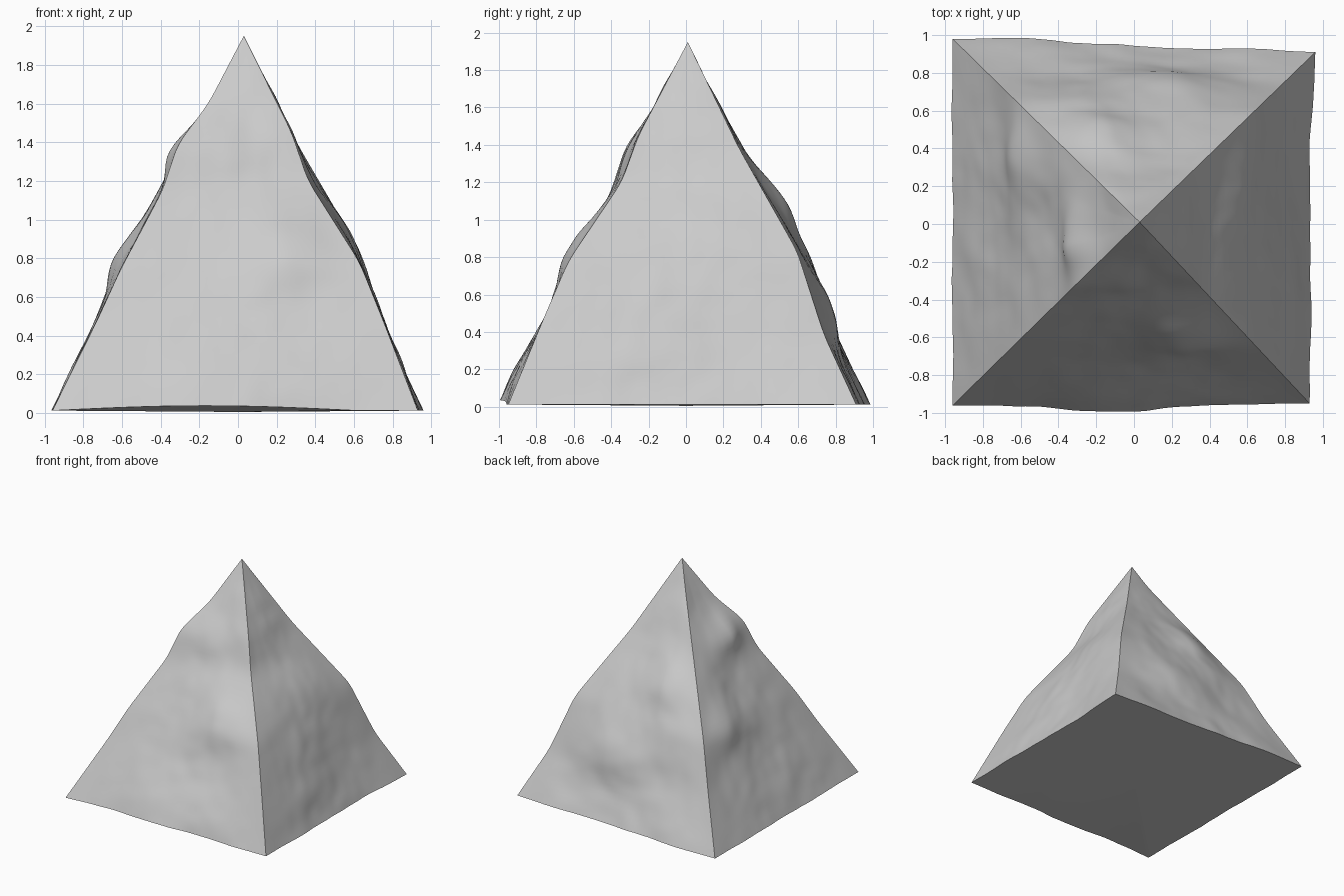
import bpy, bmesh, math
from mathutils import Vector, noise

if "Cube" in bpy.data.objects:
    bpy.data.objects.remove(bpy.data.objects["Cube"])

H, APEX = 1.95, Vector((.03, .01, 0))
# Base corners, and how far each ridge swells: (height, fraction of way out to the corner)
RIDGES = [
    ((-.96, -.96), [(.47, .77), (.74, .645), (1.15, .425), (1.39, .345), (1.6, .185)]),
    ((.93, -.95), [(.48, .80), (.78, .665), (1.2, .37), (1.45, .275)]),
    ((.96, .91), [(.38, .81), (.83, .65), (1.38, .305)]),
    ((-.96, .98), [(.45, .79), (.8, .65), (1.5, .24), (1.75, .095)]),
]
# Rock bumps per face: position along the face, height, bulge, half width, half height
BUMPS = [
    [(.32, .84, .06, .25, .2), (-.1, .13, .05, .5, .22)],
    [(.15, .97, .03, .25, .2), (.3, .1, -.03, .4, .25), (-.2, .5, .02, .3, .25)],
    [(-.22, 1.1, .085, .25, .2), (.18, .52, .075, .38, .22), (-.35, .75, .035, .25, .2),
     (-.63, .02, .03, .25, .15)],
    [(.36, .8, .06, .26, .16), (-.13, 1.34, .05, .16, .12), (0, .97, -.02, .2, .16)],
]


def ridge(k, z):
    """Point on ridge k at height z, with softened kinks."""
    corner, mid = RIDGES[k % 4]
    pts = [(0, 1)] + mid + [(H, 0)]

    def reach(t):
        for (z0, d0), (z1, d1) in zip(pts, pts[1:]):
            if t <= z1:
                return d0 + (d1 - d0) * (t - z0) / (z1 - z0)
        return 0

    w = min(.05, z, H - z)
    d = sum(reach(z + w * s / 2) for s in range(-2, 3)) / 5
    p = APEX.lerp(Vector(corner).to_3d(), d)
    p.z = z
    return p


N, ROWS = 44, 56
bm = bmesh.new()
foot = []

# Rocky side faces, front then right, back, left
for k, bumps in enumerate(BUMPS):
    out = Vector((math.sin(k * math.pi / 2), -math.cos(k * math.pi / 2), 0))
    axis = k % 2
    grid = []
    for j in range(ROWS + 1):
        z = H * j / ROWS
        a, b = ridge(k, z), ridge(k + 1, z)
        row = []
        for i in range(N + 1):
            u = i / N
            p = a.lerp(b, u)
            mask = min(1, 4.5 * u * (1 - u)) * min(1, (H - z) * 3)
            d = sum(h * math.exp(-((p[axis] - c) / s) ** 2 - ((z - cz) / sz) ** 2)
                    for c, cz, h, s, sz in bumps)
            d += .018 * noise.fractal(p * 2.2 + Vector((7 * k, 3, 1)), 1, 2, 3)
            p += out * d * mask
            # foot lies just above the ground, lifted a little where the front bulges
            lift = .012 + (.025 * math.sin(math.pi * min(1, u * 1.2)) if k == 0 else 0)
            p.z += lift * max(0, 1 - z * 2)
            row.append(bm.verts.new(p))
        grid.append(row)
    for r0, r1 in zip(grid, grid[1:]):
        for i in range(N):
            bm.faces.new((r0[i], r0[i + 1], r1[i + 1], r1[i]))
    foot.append(grid[0])

# Flat underside
centre = bm.verts.new((0, 0, .005))
for row in foot:
    for a, b in zip(row, row[1:]):
        bm.faces.new((b, a, centre))
bmesh.ops.remove_doubles(bm, verts=bm.verts, dist=.0005)
bmesh.ops.recalc_face_normals(bm, faces=bm.faces)

mesh = bpy.data.meshes.new("rock_pyramid")
bm.to_mesh(mesh)
bm.free()
rock = bpy.data.objects.new("rock_pyramid", mesh)
bpy.context.collection.objects.link(rock)
bpy.context.view_layer.objects.active = rock
rock.select_set(True)
bpy.ops.object.shade_smooth_by_angle(angle=math.radians(45))
